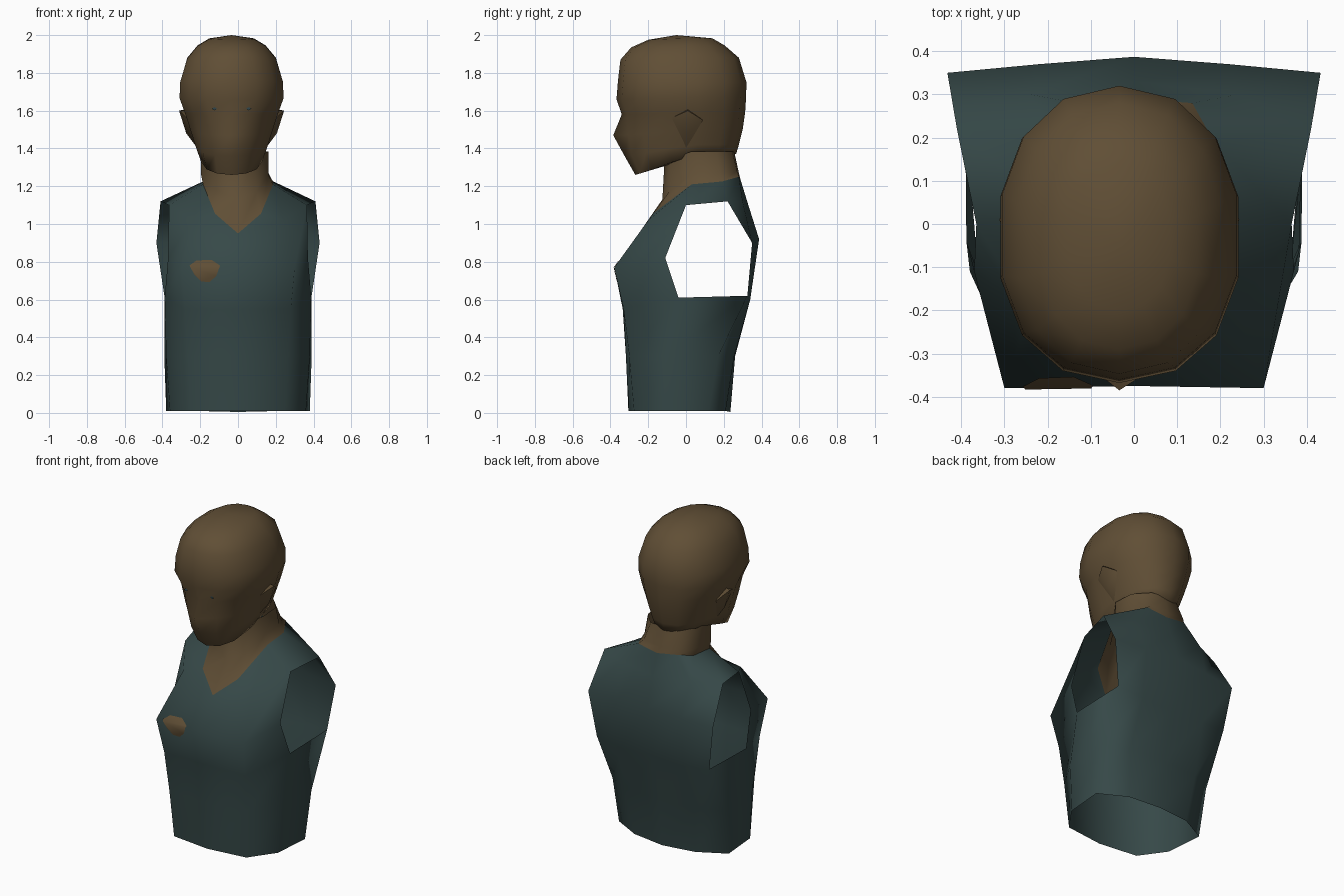
import bpy, bmesh, math
from mathutils import Vector

if "Cube" in bpy.data.objects:
    bpy.data.objects.remove(bpy.data.objects["Cube"])


def material(name, rgb):
    m = bpy.data.materials.new(name)
    m.diffuse_color = (*rgb, 1)
    m.use_nodes = True
    m.node_tree.nodes["Principled BSDF"].inputs["Base Color"].default_value = m.diffuse_color
    return m


SKIN = material("brown_skin", (0.117, 0.077, 0.036))
CLOTH = material("teal_cloth", (0.037, 0.066, 0.065))
EYE = material("dark_eye", (0.03, 0.06, 0.07))


def finish(name, bm, mat, recalc=True):
    if recalc:
        bmesh.ops.recalc_face_normals(bm, faces=bm.faces)
    me = bpy.data.meshes.new(name)
    bm.to_mesh(me)
    bm.free()
    ob = bpy.data.objects.new(name, me)
    bpy.context.collection.objects.link(ob)
    me.materials.append(mat)
    bpy.ops.object.select_all(action='DESELECT')
    bpy.context.view_layer.objects.active = ob
    ob.select_set(True)
    bpy.ops.object.shade_smooth_by_angle(angle=math.radians(75))
    return ob


def half_loft(rows, skip=()):
    """Skin rows of half-body points (front centre to back centre), then mirror in x."""
    bm = bmesh.new()
    for s in (1, -1):
        grid = [[bm.verts.new((s * x, y, z)) for x, y, z in r] for r in rows]
        for i in range(len(rows) - 1):
            for j in range(len(rows[0]) - 1):
                if (i, j) not in skip:
                    q = [grid[i][j], grid[i][j + 1], grid[i + 1][j + 1], grid[i + 1][j]]
                    bm.faces.new(q if s > 0 else q[::-1])
    bmesh.ops.remove_doubles(bm, verts=bm.verts, dist=0.0005)
    return bm


# Torso: open at the bottom, the neck and both armholes
neckline = [(0, -.25, .95), (.122, -.175, 1.055), (.185, .03, 1.21),
            (.185, .19, 1.225), (.135, .28, 1.25), (0, .29, 1.23)]
torso_rows = [
    [(0, -.305, .01), (.25, -.275, .01), (.36, -.12, .01), (.38, .12, .01), (.21, .21, .01), (0, .235, .005)],
    [(0, -.318, .3), (.265, -.30, .3), (.38, -.11, .3), (.39, .17, .3), (.24, .255, .3), (0, .26, .3)],
    [(0, -.335, .55), (.28, -.33, .55), (.388, -.04, .61), (.39, .325, .62), (.22, .34, .6), (0, .325, .6)],
    [(0, -.375, .77), (.30, -.38, .77), (.37, -.11, .82), (.432, .35, .9), (.22, .37, .91), (0, .387, .92)],
    [(0, -.25, .95), (.24, -.2, 1.02), (.365, 0, 1.1), (.41, .22, 1.12), (.24, .30, 1.12), (0, .33, 1.1)],
    neckline]
bm = half_loft(torso_rows, skip={(2, 2), (3, 2)})
badge_bm = bm.copy()
finish("torso", bm, CLOTH)

# Chest badge: front of the shirt trimmed to a convex outline and lifted slightly
bmesh.ops.recalc_face_normals(badge_bm, faces=badge_bm.faces)
bmesh.ops.delete(badge_bm, geom=[f for f in badge_bm.faces if f.calc_center_median().y > -.18],
                 context='FACES')
outline = [(-.257, .78), (-.22, .807), (-.14, .81), (-.095, .78),
           (-.115, .725), (-.15, .693), (-.195, .695), (-.23, .73)]
for (x0, z0), (x1, z1) in zip(outline, outline[1:] + outline[:1]):
    bmesh.ops.bisect_plane(badge_bm, geom=badge_bm.verts[:] + badge_bm.edges[:] + badge_bm.faces[:],
                           plane_co=(x0, 0, z0), plane_no=(z0 - z1, 0, x1 - x0), clear_outer=True)
bmesh.ops.translate(badge_bm, verts=badge_bm.verts, vec=(0, -.004, 0))
finish("chest_badge", badge_bm, SKIN, recalc=False)

# Neck and the bare V below it
neck_rows = [
    neckline,
    [(0, -.125, 1.13), (.10, -.09, 1.17), (.178, .03, 1.26), (.178, .18, 1.27), (.12, .27, 1.28), (0, .28, 1.27)],
    [(0, -.115, 1.31), (.10, -.08, 1.34), (.178, .03, 1.385), (.168, .16, 1.385), (.09, .245, 1.385), (0, .255, 1.385)]]
bm = half_loft(neck_rows)
for v in bm.verts:
    if v.co.z > 1.255:
        v.co.x -= .017
finish("neck", bm, SKIN)

# Head: stacked rings of (front z, back z, front y, back y, half width, nose push)
CX, N = -.034, 14
head_rings = [
    (1.26, 1.37, -.268, .265, .165, 0),
    (1.36, 1.42, -.315, .28, .19, .01),
    (1.47, 1.50, -.335, .30, .22, .05),
    (1.58, 1.59, -.34, .313, .252, 0),
    (1.66, 1.67, -.368, .318, .282, 0),
    (1.76, 1.75, -.36, .32, .278, 0),
    (1.87, 1.88, -.347, .28, .24, 0),
    (1.935, 1.945, -.29, .205, .185, 0),
    (1.975, 1.983, -.2, .14, .12, 0)]
bm = bmesh.new()
rings = []
for zf, zb, yf, yb, w, nose in head_rings:
    ring = []
    for k in range(N):
        a = 2 * math.pi * k / N
        c, s = math.cos(a), math.sin(a)
        p = .82 if c > 0 and zf > 1.6 else .9     # fuller forehead
        y = (yf + yb) / 2 - (yb - yf) / 2 * math.copysign(abs(c) ** p, c)
        x = CX + w * math.copysign(abs(s) ** .92, s)
        ring.append(bm.verts.new((x, y - (nose if k == 0 else 0), zb + (zf - zb) * max(0, c) ** .65)))
    rings.append(ring)
for lo, hi in zip(rings, rings[1:]):
    for k in range(N):
        m = (k + 1) % N
        bm.faces.new((lo[k], lo[m], hi[m], hi[k]))
for ring, tip in ((rings[0], (CX, -.02, 1.335)), (rings[-1], (CX, -.05, 2.0))):
    t = bm.verts.new(tip)
    for k in range(N):
        bm.faces.new((ring[k], ring[(k + 1) % N], t))
head = finish("head", bm, SKIN)

# Ears: shallow flares blending into the head, with a small ledge at the top
for side, s in (("right", 1), ("left", -1)):
    bm = bmesh.new()
    for x, y, z in [(.235, -.08, 1.56), (.235, .09, 1.55), (.278, .01, 1.60),
                    (.23, .01, 1.61), (.18, 0, 1.40), (.24, .012, 1.48)]:
        bm.verts.new((CX + s * x, y, z))
    bmesh.ops.convex_hull(bm, input=bm.verts)
    finish(side + "_ear", bm, SKIN)

# Eyes: tiny diamond plates resting on the face
for side, x in (("left", -.125), ("right", .057)):
    hit, loc, nor, _ = head.ray_cast(Vector((x, -1, 1.61)), Vector((0, 1, 0)))
    bm = bmesh.new()
    bm.faces.new([bm.verts.new((loc.x + dx, loc.y - .008, loc.z + dz))
                  for dx, dz in ((-.014, 0), (0, -.009), (.014, 0), (0, .009))])
    finish(side + "_eye", bm, EYE, recalc=False)
